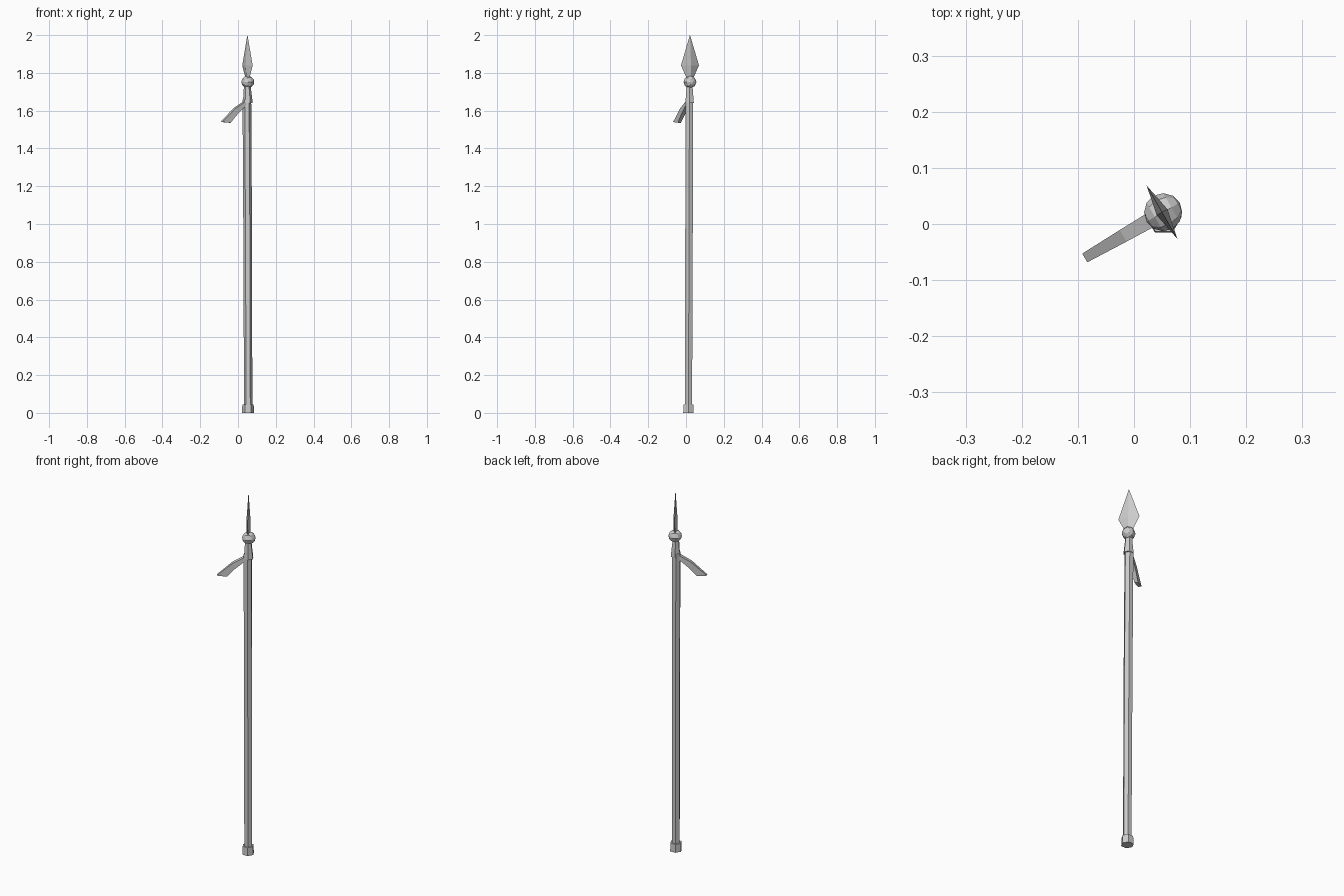
import bpy, bmesh, math
from mathutils import Vector, Matrix

if "Cube" in bpy.data.objects:
    bpy.data.objects.remove(bpy.data.objects["Cube"])

YAW = math.radians(30)


def finish(bm, name, smooth=False):
    bmesh.ops.recalc_face_normals(bm, faces=bm.faces)
    me = bpy.data.meshes.new(name)
    bm.to_mesh(me)
    bm.free()
    ob = bpy.data.objects.new(name, me)
    bpy.context.collection.objects.link(ob)
    for p in me.polygons:
        p.use_smooth = smooth
    return ob


def loft(name, rings, smooth=False):
    """Skin a list of equal-length rings and cap both ends."""
    bm = bmesh.new()
    loops = [[bm.verts.new(p) for p in ring] for ring in rings]
    n = len(loops[0])
    for a, b in zip(loops, loops[1:]):
        for i in range(n):
            j = (i + 1) % n
            bm.faces.new((a[i], a[j], b[j], b[i]))
    bm.faces.new(loops[0])
    bm.faces.new(loops[-1])
    return finish(bm, name, smooth)


def hexagon(x, y, z, r):
    return [(x + r * math.cos(i * math.pi / 3), y + r * math.sin(i * math.pi / 3), z)
            for i in range(6)]


# Six-sided wooden parts, leaning very slightly
loft("shaft", [hexagon(.054, .013, .02, .022), hexagon(.051, .016, 1.0, .023),
               hexagon(.047, .018, 1.66, .023)])
loft("butt_cap", [hexagon(.053, .013, 0, .032), hexagon(.053, .013, .045, .030)])
loft("collar", [hexagon(.052, .019, 1.64, .026), hexagon(.049, .019, 1.74, .017)])

# Faceted ball below the blade
bm = bmesh.new()
bmesh.ops.create_uvsphere(bm, u_segments=8, v_segments=6, radius=.034,
                          matrix=Matrix.Translation((.052, .021, 1.752))
                          @ Matrix.Rotation(YAW, 4, 'Z') @ Matrix.Rotation(math.pi / 2, 4, 'Y'))
finish(bm, "ball")

# Diamond-section blade: (height, half width, half thickness)
c = Vector((.050, .021, 0))
across = Vector((.5, -.866, 0))
normal = Vector((.866, .5, 0))
rings = []
for z, w, t in [(1.765, .017, .009), (1.84, .055, .011), (2.0, .0005, .0005)]:
    o = c + Vector((0, 0, z))
    rings.append([o + across * w, o + normal * t, o - across * w, o - normal * t])
loft("blade", rings)

# Hanging ribbon: (upper reach, upper z, lower reach, lower z, half width)
rings = []
for s1, z1, s2, z2, w in [(.012, 1.652, .012, 1.630, .014), (.080, 1.612, .068, 1.580, .012),
                          (.159, 1.540, .108, 1.536, .009)]:
    up = Vector((.050, .019, z1)) - normal * s1
    lo = Vector((.050, .019, z2)) - normal * s2
    rings.append([up + across * w, up - across * w, lo - across * w, lo + across * w])
loft("ribbon", rings)
